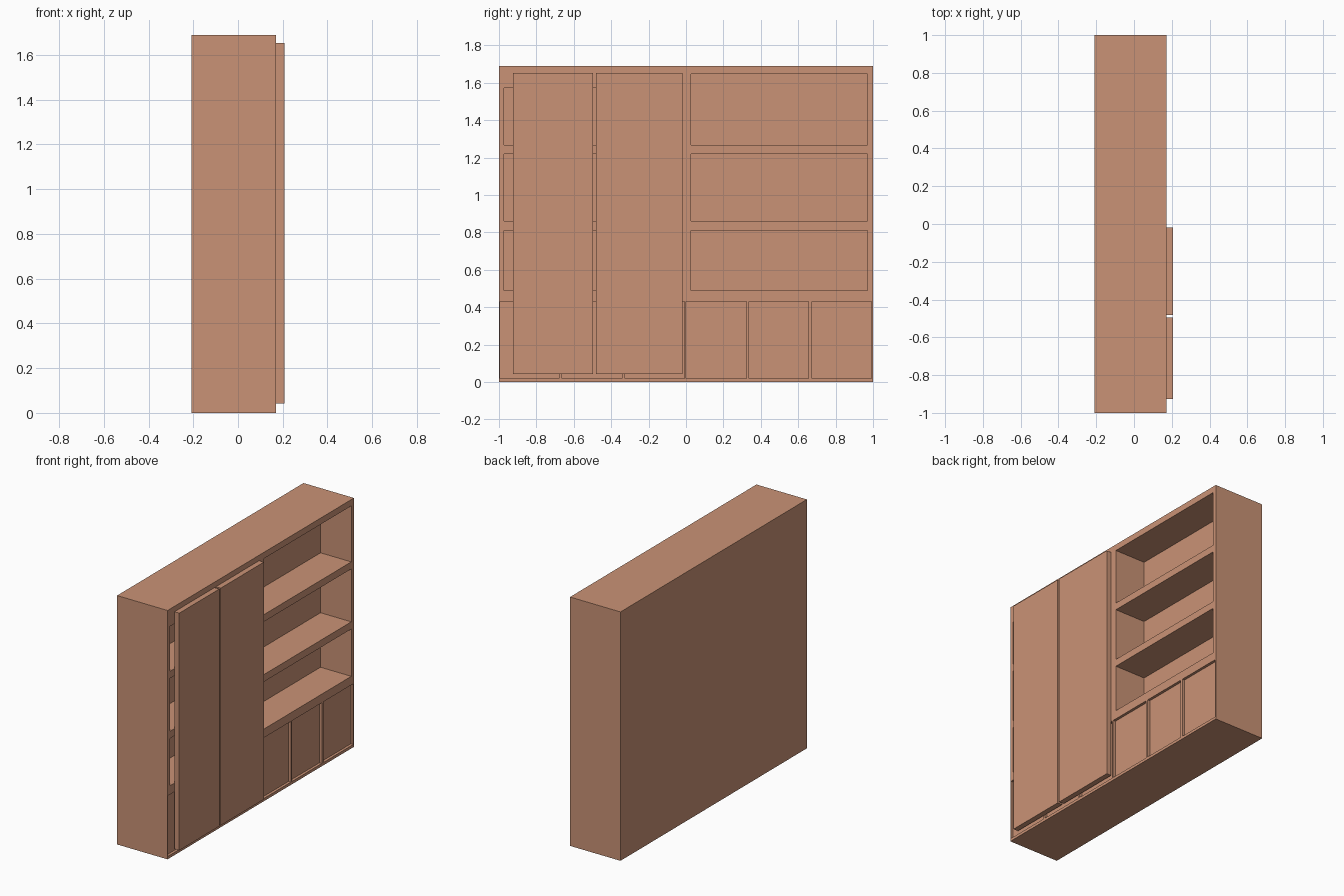
import bpy
import bmesh
from mathutils import Matrix, Vector

if "Cube" in bpy.data.objects:
    bpy.data.objects.remove(bpy.data.objects["Cube"])

FRONT = 0.171       # front plane of the carcass
BACK = -0.208
HEIGHT = 1.69

wood = bpy.data.materials.new("wood")
wood.diffuse_color = (0.59, 0.29, 0.18, 1)
wood.use_nodes = True
wood.node_tree.nodes["Principled BSDF"].inputs["Base Color"].default_value = wood.diffuse_color


def boxes(name, spans):
    """One object made of boxes given as (x0, x1, y0, y1, z0, z1)."""
    bm = bmesh.new()
    for x0, x1, y0, y1, z0, z1 in spans:
        centre = Vector(((x0 + x1) / 2, (y0 + y1) / 2, (z0 + z1) / 2))
        size = Vector((x1 - x0, y1 - y0, z1 - z0))
        bmesh.ops.create_cube(bm, size=1, matrix=Matrix.Translation(centre) @ Matrix.Diagonal(size).to_4x4())
    mesh = bpy.data.meshes.new(name)
    bm.to_mesh(mesh)
    bm.free()
    mesh.materials.append(wood)
    obj = bpy.data.objects.new(name, mesh)
    bpy.context.collection.objects.link(obj)
    return obj


# Carcass
carcass = boxes("bookcase_carcass", [(BACK, FRONT, -1, 1, 0, HEIGHT)])

# Open shelf bays, left and right (the top left bay is lower)
recesses = []
for y0, y1, top in ((-0.973, -0.027, 1.572), (0.027, 0.971, 1.647)):
    for z0, z1 in ((0.49, 0.811), (0.86, 1.219), (1.267, top)):
        recesses.append((-0.06, FRONT + 0.05, y0, y1, z0, z1))

# Shallow recessed cupboard fronts along the base
for y0, y1 in ((-0.995, -0.679), (-0.663, -0.341), (-0.325, -0.009),
               (0.001, 0.323), (0.337, 0.655), (0.674, 0.992)):
    recesses.append((FRONT - 0.018, FRONT + 0.05, y0, y1, 0.019, 0.431))

cutter = boxes("recess_cutter", recesses)
cutter.hide_render = True
cut = carcass.modifiers.new("recesses", 'BOOLEAN')
cut.operation = 'DIFFERENCE'
cut.solver = 'EXACT'
cut.object = cutter

# Bake the cut and remove the helper
bpy.context.view_layer.update()
graph = bpy.context.evaluated_depsgraph_get()
baked = bpy.data.meshes.new_from_object(carcass.evaluated_get(graph))
carcass.modifiers.clear()
carcass.data = baked
bpy.data.objects.remove(cutter)

# Two tall sliding doors in front of the left half
for side, y0, y1 in (("left", -0.926, -0.496), ("right", -0.481, -0.018)):
    boxes(f"sliding_door_{side}", [(FRONT, 0.207, y0, y1, 0.042, 1.653)])
